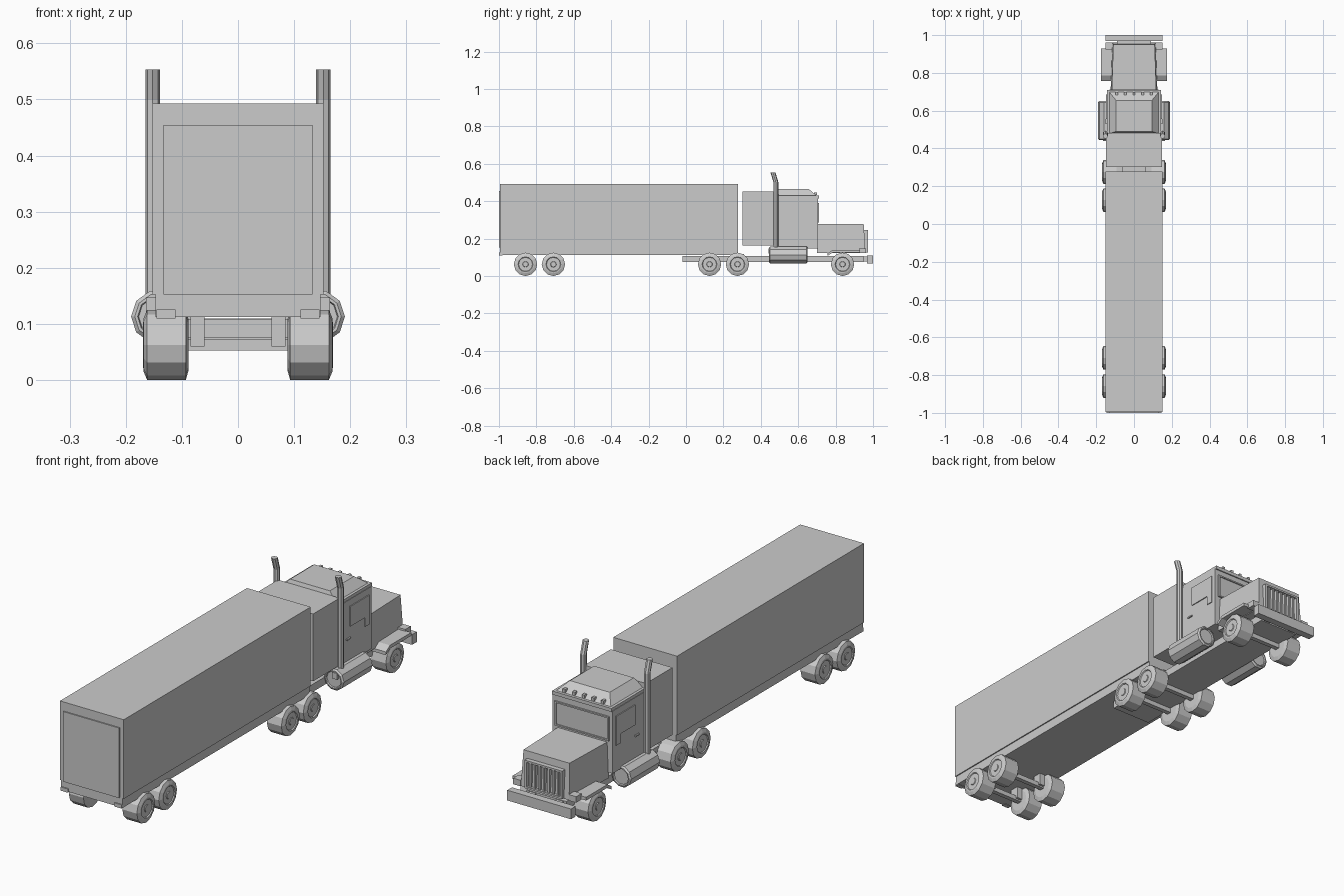
import bpy, bmesh
from math import sin, cos, tau
from mathutils import Vector

if "Cube" in bpy.data.objects:
    bpy.data.objects.remove(bpy.data.objects["Cube"])

GREY = (0.6, 0.6, 0.6, 1)
paint = bpy.data.materials.new("plain_grey")
paint.use_nodes = True
paint.diffuse_color = GREY
paint.node_tree.nodes["Principled BSDF"].inputs["Base Color"].default_value = GREY


def finish(name, bm, mirror=False):
    bmesh.ops.recalc_face_normals(bm, faces=bm.faces)
    mesh = bpy.data.meshes.new(name)
    bm.to_mesh(mesh)
    bm.free()
    mesh.materials.append(paint)
    obj = bpy.data.objects.new(name, mesh)
    bpy.context.collection.objects.link(obj)
    if mirror:
        mod = obj.modifiers.new("both_sides", "MIRROR")
        mod.use_mirror_merge = False
    return obj


def block(name, x, y, z, mirror=False, shape=None):
    """Box between (min, max) pairs; shape may move each corner."""
    bm = bmesh.new()
    bmesh.ops.create_cube(bm, size=1)
    for v in bm.verts:
        corner = [pair[c > 0] for pair, c in zip((x, y, z), v.co)]
        if shape:
            corner = shape(v.co, corner)
        v.co = corner
    return finish(name, bm, mirror)


def loft(name, axis, rings, sides, mirror=True):
    """Join polygon rings, given as (centre, radius), with capped ends."""
    u, v = {"x": ((0, 1, 0), (0, 0, 1)),
            "y": ((1, 0, 0), (0, 0, 1)),
            "z": ((1, 0, 0), (0, 1, 0))}[axis]
    u, v = Vector(u), Vector(v)
    bm = bmesh.new()
    loops = []
    for centre, r in rings:
        loops.append([bm.verts.new(Vector(centre)
                      + r * (u * cos(tau * i / sides) + v * sin(tau * i / sides)))
                      for i in range(sides)])
    for a, b in zip(loops, loops[1:]):
        for i in range(sides):
            j = (i + 1) % sides
            bm.faces.new((a[i], a[j], b[j], b[i]))
    bm.faces.new(loops[0])
    bm.faces.new(loops[-1])
    return finish(name, bm, mirror)


def centred(w):
    return (-w, w)


# Trailer
block("trailer_body", centred(0.152), (-0.995, 0.278), (0.152, 0.493))
block("trailer_floor_frame", centred(0.147), (-0.995, 0.278), (0.112, 0.152))
block("trailer_rear_door", centred(0.133), (-1, -0.995), (0.152, 0.454))
block("trailer_rear_light", (0.111, 0.145), (-1, -0.98), (0.11, 0.126), True)

# Tractor chassis
block("chassis", centred(0.095), (-0.02, 0.95), (0.075, 0.108))
block("front_bumper", centred(0.152), (0.968, 1), (0.066, 0.11))
block("bumper_bracket", (0.05, 0.08), (0.94, 0.97), (0.078, 0.105), True)
block("fifth_wheel_bracket", (0.06, 0.097), (0.27, 0.31), (0.1, 0.118), True)

# Sleeper and cab
block("sleeper", centred(0.147), (0.302, 0.482), (0.162, 0.452))
block("cab", centred(0.144), (0.478, 0.705), (0.148, 0.417))


def roof_shape(c, p):
    if c.z > 0:
        p[0] *= 0.72
        p[1] = 0.655 if c.y > 0 else 0.49
    return p


block("roof_cap", centred(0.132), (0.478, 0.7), (0.428, 0.466), shape=roof_shape)
block("roof_visor", centred(0.142), (0.478, 0.71), (0.415, 0.43))
for i in range(5):
    x = (i - 2) * 0.046
    block("roof_light", (x - 0.006, x + 0.006), (0.684, 0.7), (0.432, 0.447))

# Windscreen set in a frame of thin bars
block("windscreen", centred(0.122), (0.703, 0.707), (0.292, 0.384))
for z in (0.286, 0.384):
    block("windscreen_bar", centred(0.13), (0.704, 0.712), (z, z + 0.006))
block("windscreen_post", (0.122, 0.13), (0.704, 0.712), (0.286, 0.39), True)
block("side_window", (0.143, 0.148), (0.555, 0.685), (0.302, 0.388), True)
block("side_window_vent", (0.143, 0.148), (0.655, 0.685), (0.262, 0.302), True)
block("door_handle", (0.143, 0.15), (0.53, 0.555), (0.25, 0.256), True)


# Hood tapering forward and upward
def hood_shape(c, p):
    if c.z > 0:
        p[0] *= 0.95
        if c.y > 0:
            p[1] -= 0.01
    if c.y > 0:
        p[0] *= 0.93
    return p


block("hood", centred(0.124), (0.7, 0.96), (0.123, 0.277), shape=hood_shape)

# Grille surround and upright bars
block("grille_post", (0.08, 0.09), (0.95, 0.972), (0.125, 0.246), True)
for z in (0.125, 0.238):
    block("grille_rail", centred(0.08), (0.95, 0.972), (z, z + 0.008))
for i in range(7):
    x = (i - 3) * 0.022
    block("grille_bar", (x - 0.004, x + 0.004), (0.95, 0.968), (0.133, 0.238))


# Fenders with sloping rear flaps, headlights
def flap_shape(c, p):
    if c.y < 0:
        p[2] -= 0.018
    return p


block("front_fender", (0.1, 0.175), (0.785, 0.93), (0.126, 0.14), True)
block("fender_flap", (0.1, 0.175), (0.757, 0.785), (0.126, 0.14), True, flap_shape)
block("headlight", (0.115, 0.15), (0.925, 0.962), (0.122, 0.148), True)

# Fuel tanks with recessed ends
tank = [(0.45, 0.034), (0.444, 0.036), (0.444, 0.041), (0.45, 0.0475),
        (0.644, 0.0475), (0.65, 0.041), (0.65, 0.036), (0.644, 0.034)]
loft("fuel_tank", "y", [((0.143, y, 0.113), r) for y, r in tank], 10)

# Exhaust stacks, kinked backwards at the top
stack = [(0.481, 0.14), (0.481, 0.5), (0.465, 0.553)]
loft("exhaust_stack", "z", [((0.152, y, z), 0.0132) for y, z in stack], 8)
block("exhaust_mount", (0.139, 0.164), (0.44, 0.495), (0.12, 0.147), True)

# Wheels: bevelled tyre, sunken rim, raised hub
wheel = [(0.088, 0.045), (0.093, 0.0625), (0.162, 0.0625), (0.168, 0.048),
         (0.169, 0.04), (0.165, 0.037), (0.165, 0.016), (0.168, 0.014)]
for y in (-0.858, -0.709, 0.126, 0.275, 0.837):
    loft("wheel", "x", [((x, y, 0.0625), r) for x, r in wheel], 12)
    block("axle", centred(0.09), (y - 0.01, y + 0.01), (0.053, 0.073))
    if y < 0:
        block("axle_hanger", (0.06, 0.085), (y - 0.02, y + 0.02), (0.06, 0.114), True)
